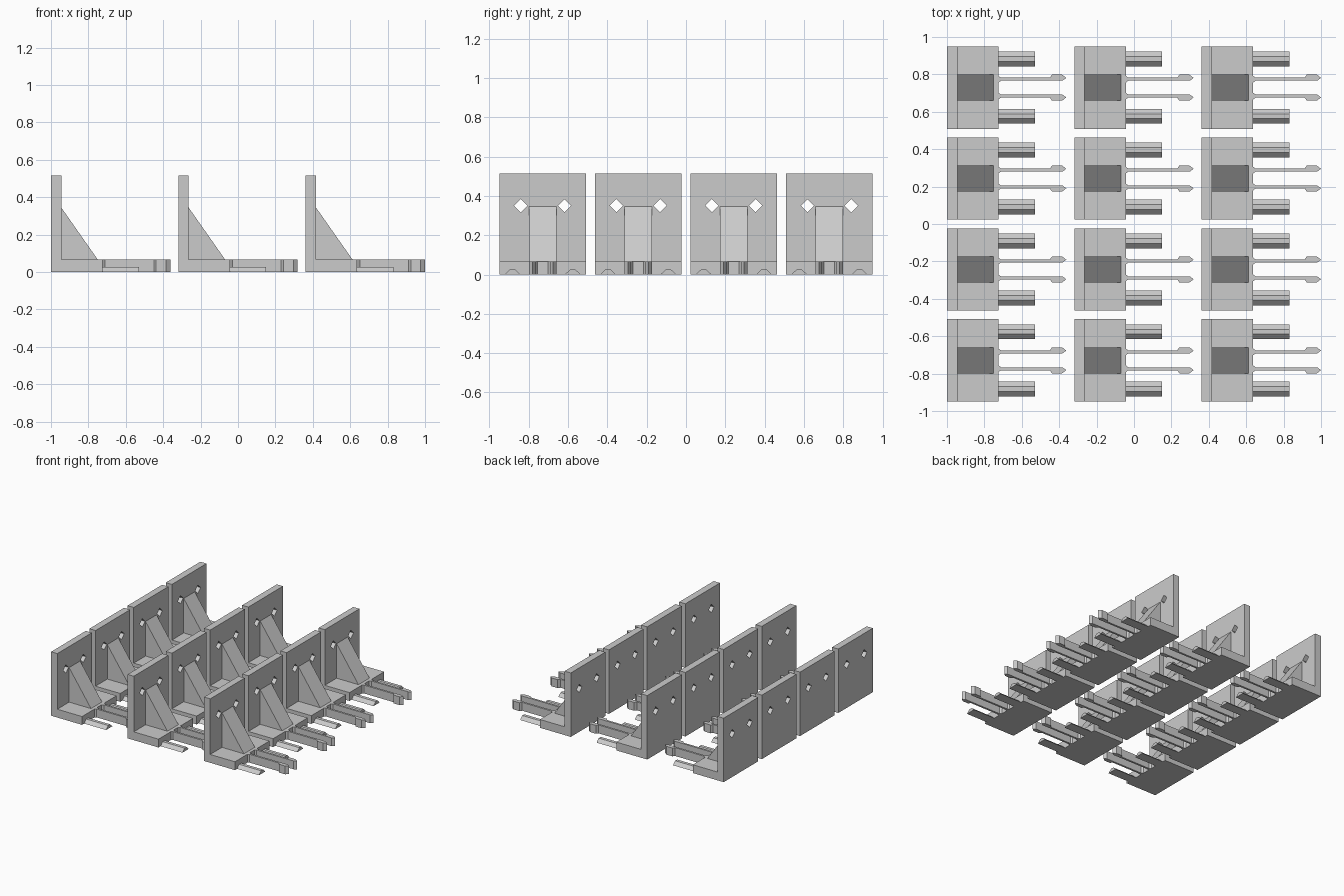
import bpy, bmesh, math
from mathutils import Matrix, Vector

if "Cube" in bpy.data.objects:
    bpy.data.objects.remove(bpy.data.objects["Cube"])

grey = bpy.data.materials.new("plain_grey")
grey.diffuse_color = (0.6, 0.6, 0.6, 1)
grey.use_nodes = True
grey.node_tree.nodes["Principled BSDF"].inputs["Base Color"].default_value = grey.diffuse_color


def prism(name, points, place, lo, hi):
    """Extrude a 2D outline from lo to hi; place(a, b, t) gives the 3D position."""
    bm = bmesh.new()
    rings = [[bm.verts.new(place(a, b, t)) for a, b in points] for t in (lo, hi)]
    n = len(points)
    bm.faces.new(rings[0])
    bm.faces.new(rings[1])
    for i in range(n):
        j = (i + 1) % n
        bm.faces.new((rings[0][i], rings[0][j], rings[1][j], rings[1][i]))
    bmesh.ops.recalc_face_normals(bm, faces=bm.faces)
    mesh = bpy.data.meshes.new(name)
    bm.to_mesh(mesh)
    bm.free()
    mesh.materials.append(grey)
    return mesh


def along_y(a, b, t):
    return (a, t, b)


def along_x(a, b, t):
    return (t, a, b)


def along_z(a, b, t):
    return (a, b, t)


HALF, WALL, BASE, THICK, TALL = 0.22, 0.055, 0.275, 0.067, 0.515
END = 0.638

# L-shaped bracket: wall and base plate
bracket = prism("bracket", [(0, 0), (BASE, 0), (BASE, THICK), (WALL, THICK),
                            (WALL, TALL), (0, TALL)], along_y, -HALF, HALF)

# Two diamond screw holes through the wall
body = bpy.data.objects.new("bracket_blank", bracket)
bpy.context.collection.objects.link(body)
cutters = []
for s in (-1, 1):
    y, z, r = s * 0.111, 0.35, 0.034
    mesh = prism("hole_cutter", [(y - r, z), (y, z - r), (y + r, z), (y, z + r)],
                 along_x, -0.05, 0.1)
    cutter = bpy.data.objects.new("hole_cutter", mesh)
    cutter.hide_render = True
    bpy.context.collection.objects.link(cutter)
    mod = body.modifiers.new("hole", 'BOOLEAN')
    mod.operation, mod.solver, mod.object = 'DIFFERENCE', 'EXACT', cutter
    cutters.append(cutter)
bpy.context.view_layer.update()
bracket = bpy.data.meshes.new_from_object(
    body.evaluated_get(bpy.context.evaluated_depsgraph_get()))
for ob in cutters + [body]:
    bpy.data.objects.remove(ob)

parts = {"bracket": bracket}

# Triangular gusset between wall and base
parts["gusset"] = prism("gusset", [(WALL, THICK), (0.25, THICK), (WALL, 0.345)],
                        along_y, -0.07, 0.07)

for s, side in ((1, "left"), (-1, "right")):
    # Low trapezoid guide rail
    rail = [(0.113, 0), (0.193, 0), (0.166, 0.026), (0.14, 0.026)]
    parts[side + "_rail"] = prism("rail", [(s * y, z) for y, z in rail],
                                  along_x, BASE, 0.47)
    # Snap arm with flared root and barbed tip
    arm = [(BASE, 0.027), (BASE + 0.014, 0.037), (0.617, 0.037), (END, 0.052),
           (0.615, 0.07), (0.562, 0.07), (0.55, 0.053), (BASE + 0.014, 0.053),
           (BASE, 0.063)]
    parts[side + "_snap_arm"] = prism("snap_arm", [(x, s * y) for x, y in arm],
                                      along_z, 0, THICK)

# Grid of three columns by four rows
for col in range(3):
    for row in range(4):
        for name, mesh in parts.items():
            ob = bpy.data.objects.new(f"{name}_{col + 1}_{row + 1}", mesh)
            ob.location = (-1 + col * (2 - END) / 2, (row - 1.5) * 0.486, 0)
            bpy.context.collection.objects.link(ob)
